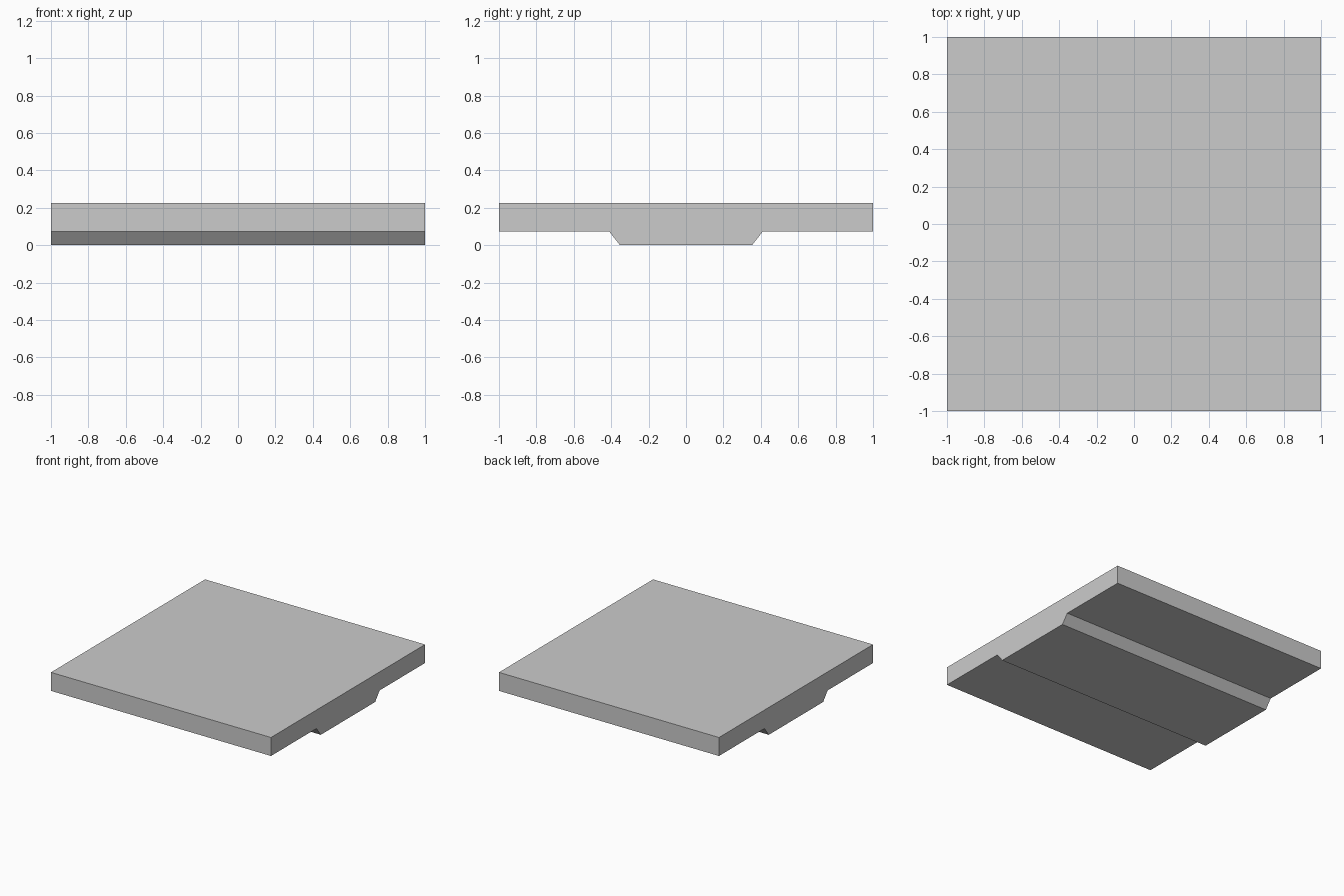
import bpy
import bmesh

if "Cube" in bpy.data.objects:
    bpy.data.objects.remove(bpy.data.objects["Cube"])

HALF = 1.0                      # half width of the square slab
TOP, STEP = 0.225, 0.073        # slab top and underside heights
RIB_TOP, RIB_BOTTOM = 0.41, 0.353  # half widths of the tapered rib

# Half of the side profile (y, z), mirrored to close the outline
half = [(RIB_BOTTOM, 0), (RIB_TOP, STEP), (HALF, STEP), (HALF, TOP)]
profile = half + [(-y, z) for y, z in reversed(half)]

# Slab with rib underneath: profile extruded along x
bm = bmesh.new()
end = bm.faces.new([bm.verts.new((-HALF, y, z)) for y, z in profile])
result = bmesh.ops.extrude_face_region(bm, geom=[end])
moved = [v for v in result["geom"] if isinstance(v, bmesh.types.BMVert)]
bmesh.ops.translate(bm, verts=moved, vec=(2 * HALF, 0, 0))
bmesh.ops.recalc_face_normals(bm, faces=bm.faces)

mesh = bpy.data.meshes.new("ribbed_slab")
bm.to_mesh(mesh)
bm.free()
slab = bpy.data.objects.new("ribbed_slab", mesh)
bpy.context.collection.objects.link(slab)
